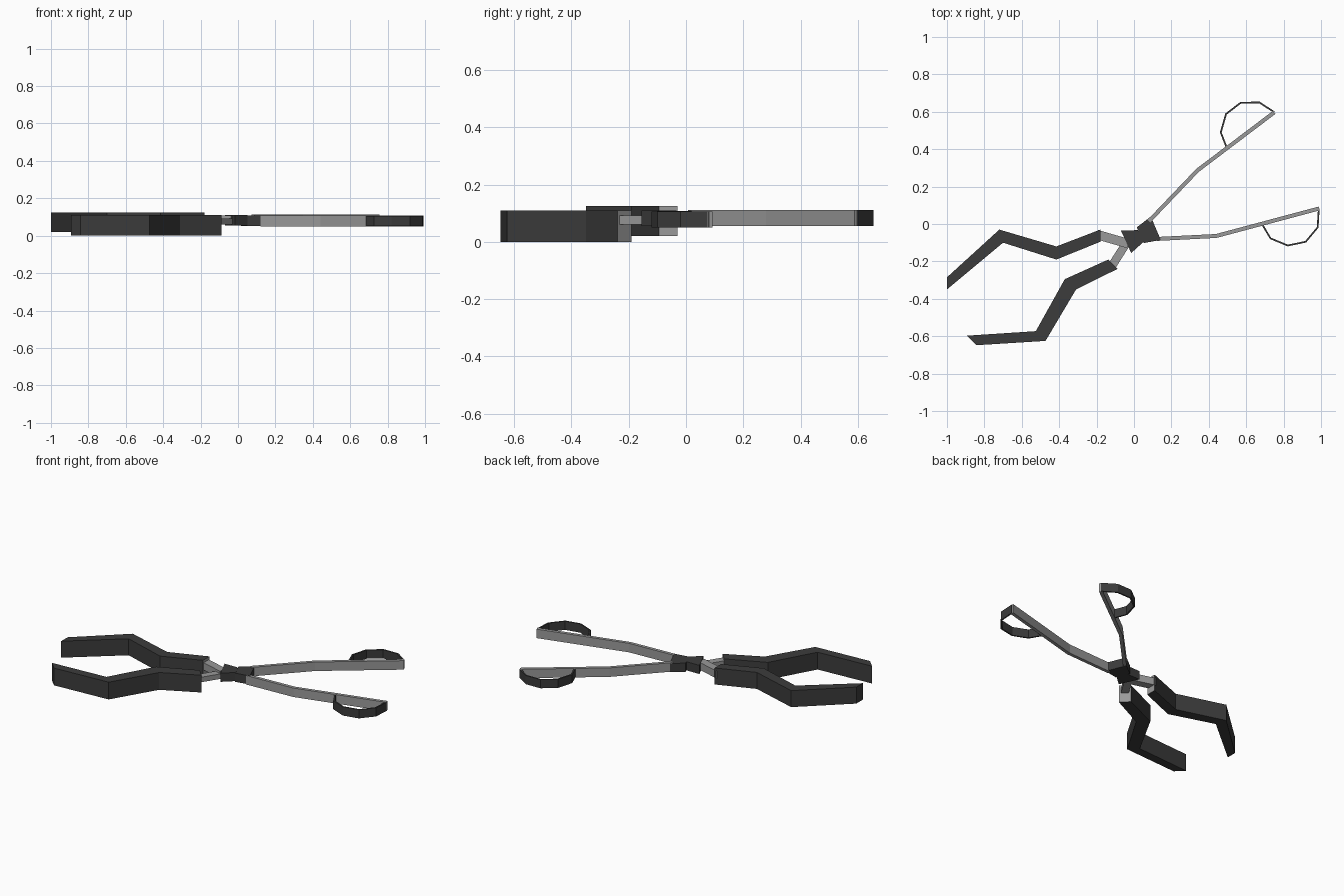
import bpy, bmesh
from mathutils import Vector

if "Cube" in bpy.data.objects:
    bpy.data.objects.remove(bpy.data.objects["Cube"])


def material(name, v):
    m = bpy.data.materials.new(name)
    m.diffuse_color = (v, v, v, 1)
    m.use_nodes = True
    m.node_tree.nodes["Principled BSDF"].inputs["Base Color"].default_value = m.diffuse_color
    return m


DARK = material("dark_rubber", 0.045)
STEEL = material("steel", 0.32)


def prism(name, outline, z0, z1, mat, cap_edge=None):
    """Extrude a flat outline upward; cap_edge names one side wall left in bare steel."""
    bm = bmesh.new()
    lo = [bm.verts.new((x, y, z0)) for x, y in outline]
    hi = [bm.verts.new((x, y, z1)) for x, y in outline]
    bm.faces.new(lo[::-1])
    bm.faces.new(hi)
    n = len(outline)
    for i in range(n):
        j = (i + 1) % n
        f = bm.faces.new((lo[i], lo[j], hi[j], hi[i]))
        if i == cap_edge:
            f.material_index = 1
    bmesh.ops.recalc_face_normals(bm, faces=bm.faces[:])
    bmesh.ops.triangulate(bm, faces=[f for f in bm.faces if len(f.verts) > 4])
    me = bpy.data.meshes.new(name)
    bm.to_mesh(me)
    bm.free()
    me.materials.append(mat)
    if cap_edge is not None:
        me.materials.append(STEEL)
    ob = bpy.data.objects.new(name, me)
    bpy.context.collection.objects.link(ob)
    return ob


def strip(name, path, width, z0, z1, mat):
    """Mitred flat bar of constant width along a path."""
    p = [Vector(q) for q in path]
    left, right = [], []
    for i, q in enumerate(p):
        a = (q - p[i - 1]).normalized() if i else (p[1] - q).normalized()
        b = (p[i + 1] - q).normalized() if i < len(p) - 1 else a
        na, nb = Vector((-a.y, a.x)), Vector((-b.y, b.x))
        m = (na + nb).normalized()
        off = m * (width / 2 / m.dot(na))
        left.append(tuple(q + off))
        right.append(tuple(q - off))
    return prism(name, left + right[::-1], z0, z1, mat)


# jaws: bent rubber blocks, steel showing at the pivot end
prism("upper_jaw", [(-1, -.35), (-1, -.285), (-.72, -.03), (-.415, -.12),
                    (-.18, -.03), (-.18, -.095), (-.415, -.19), (-.70, -.10)],
      .02, .125, DARK, 4)
prism("lower_jaw", [(-.893, -.597), (-.525, -.573), (-.37, -.295), (-.137, -.19),
                    (-.088, -.24), (-.31, -.35), (-.473, -.625), (-.842, -.648)],
      0, .11, DARK, 3)

# steel stubs joining the jaws to the pivot
strip("upper_jaw_stub", [(-.20, -.056), (-.03, -.105)], .05, .06, .107, STEEL)
strip("lower_jaw_stub", [(-.125, -.235), (-.03, -.085)], .045, .06, .092, STEEL)

# pivot: two crossing dark plates
prism("pivot_jaw_side", [(-.07, -.035), (.02, -.033), (.052, -.095), (-.015, -.155)],
      .055, .11, DARK)
prism("pivot_handle_side", [(.015, -.018), (.09, .04), (.143, -.085), (.052, -.102)],
      .053, .108, DARK)

# handles: thin bent steel bars
strip("upper_handle", [(.08, .015), (.34, .287), (.75, .597)], .021, .055, .112, STEEL)
strip("lower_handle", [(.12, -.08), (.44, -.064), (.99, .083)], .021, .05, .107, STEEL)

# finger loops: thin dark bands
strip("upper_finger_loop", [(.75, .598), (.67, .65), (.57, .648), (.492, .588),
                            (.464, .49), (.494, .412)], .009, .056, .111, DARK)
strip("lower_finger_loop", [(.684, .0), (.73, -.077), (.822, -.115), (.918, -.095),
                            (.982, -.018), (.988, .083)], .009, .051, .106, DARK)
